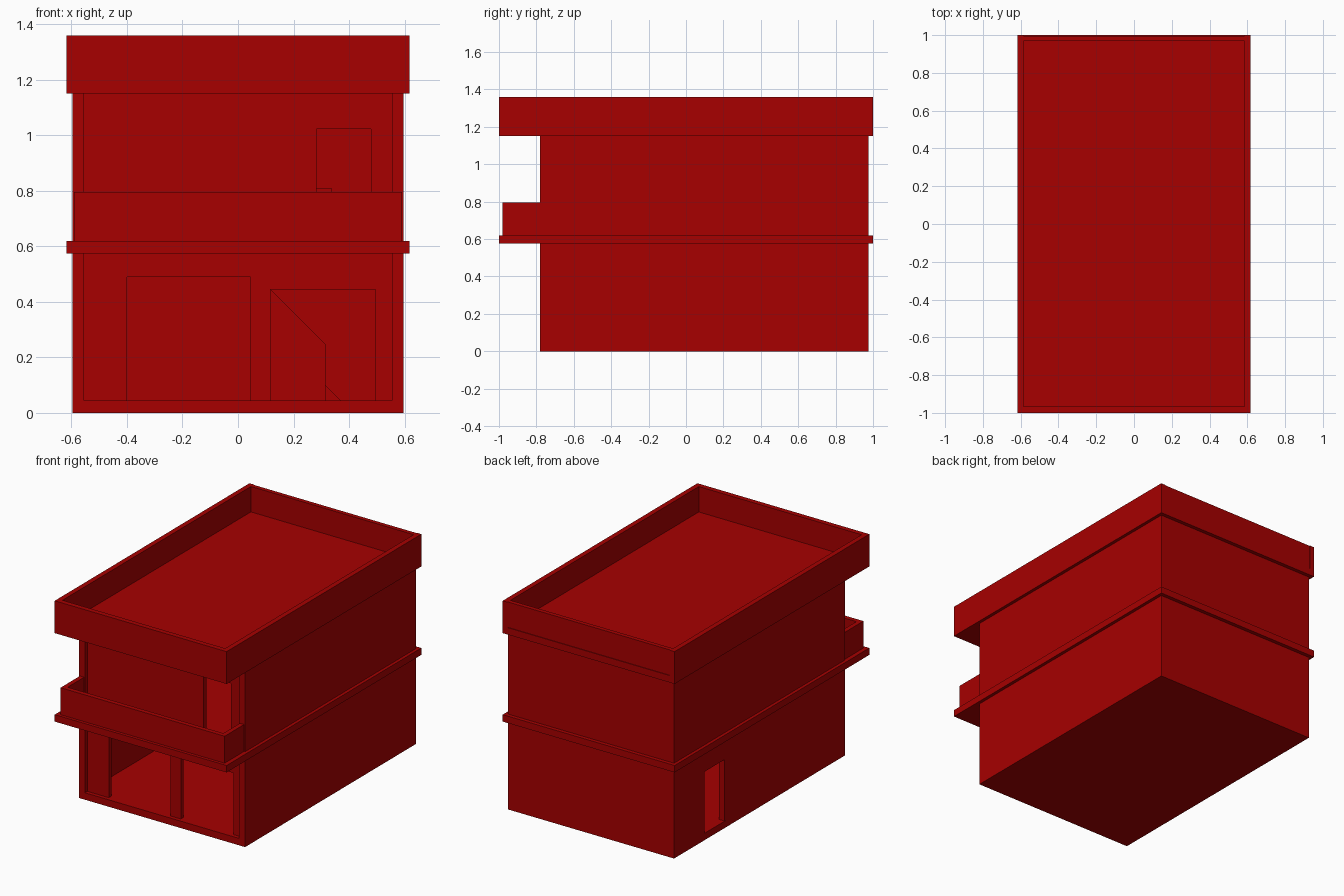
import bpy, bmesh
from mathutils import Vector

cube = bpy.data.objects.get("Cube")
if cube:
    bpy.data.objects.remove(cube, do_unlink=True)

red = bpy.data.materials.new("deep_red")
red.use_nodes = True
COLOUR = (0.385, 0, 0, 1)
red.diffuse_color = COLOUR
red.node_tree.nodes["Principled BSDF"].inputs["Base Color"].default_value = COLOUR


def prism(name, outline, axis, start, end):
    """Extrude a flat outline along an axis; outline uses the other two axes."""
    place = {"x": lambda p: (start, p[0], p[1]),
             "y": lambda p: (p[0], start, p[1]),
             "z": lambda p: (p[0], p[1], start)}[axis]
    bm = bmesh.new()
    face = bm.faces.new([bm.verts.new(place(p)) for p in outline])
    move = Vector([end - start if a == axis else 0 for a in "xyz"])
    new = bmesh.ops.extrude_face_region(bm, geom=[face], use_keep_orig=True)["geom"]
    bmesh.ops.translate(bm, vec=move, verts=[v for v in new if isinstance(v, bmesh.types.BMVert)])
    bmesh.ops.recalc_face_normals(bm, faces=bm.faces[:])
    mesh = bpy.data.meshes.new(name)
    bm.to_mesh(mesh)
    bm.free()
    mesh.materials.append(red)
    obj = bpy.data.objects.new(name, mesh)
    bpy.context.collection.objects.link(obj)


def rect(a0, a1, b0, b1):
    return [(a0, b0), (a1, b0), (a1, b1), (a0, b1)]


def u_outline(x, front, back, side_t, front_t):
    """Plan of a parapet open at the back."""
    return [(-x, back), (-x, front), (x, front), (x, back), (x - side_t, back),
            (x - side_t, front + front_t), (side_t - x, front + front_t), (side_t - x, back)]


def wall_outline(a0, a1, bottom, top, doors=()):
    """Wall elevation with door notches rising from its bottom edge."""
    pts = [(a0, bottom)]
    for d0, d1, head in doors:
        pts += [(d0, bottom), (d0, head), (d1, head), (d1, bottom)]
    return pts + [(a1, bottom), (a1, top), (a0, top)]


# Main levels
W, SLAB_W = 0.597, 0.618
FRONT, BACK = -0.78, 0.975
IN_W, IN_BACK = 0.555, 0.935
FLOOR, CEIL, DECK, EAVE, ROOF, TOP = 0.045, 0.575, 0.62, 1.15, 1.195, 1.36

# Ground slab
prism("ground_slab", rect(-W, W, FRONT, BACK), "z", 0, FLOOR)

# Walls of both storeys: base, top, front doors, side doors
storeys = {
    "lower": (FLOOR, CEIL, [(-0.4, 0.045, 0.49), (0.117, 0.495, 0.445)], [(0.455, 0.662, 0.445)]),
    "upper": (DECK, EAVE, [(0.282, 0.48, 1.023)], []),
}
for level, (low, high, front_doors, side_doors) in storeys.items():
    prism(level + "_left_wall", wall_outline(FRONT, BACK, low, high), "x", IN_W, W)
    prism(level + "_right_wall", wall_outline(FRONT, BACK, low, high, side_doors), "x", -W, -IN_W)
    prism(level + "_back_wall", wall_outline(-IN_W, IN_W, low, high), "y", IN_BACK, BACK)
    prism(level + "_front_wall", wall_outline(-IN_W, IN_W, low, high, front_doors),
          "y", FRONT + 0.025, FRONT + 0.053)

# Middle slab with a stairwell notch, closed by a strip at the back
WELL_X0, WELL_X1, WELL_Y = -0.2, 0.315, 0.7
prism("middle_slab", [(-SLAB_W, -1), (SLAB_W, -1), (SLAB_W, IN_BACK), (WELL_X1, IN_BACK),
                      (WELL_X1, WELL_Y), (WELL_X0, WELL_Y), (WELL_X0, IN_BACK),
                      (-SLAB_W, IN_BACK)], "z", CEIL, DECK)
prism("middle_slab_back", rect(-SLAB_W, SLAB_W, IN_BACK, 1), "z", CEIL, DECK)

# Balcony parapet
prism("balcony_parapet", u_outline(0.59, -0.98, FRONT, 0.03, 0.03), "z", DECK, 0.795)

# Roof slab, its parapet, and the slightly recessed back panel
RIM = 0.033
prism("roof_slab", rect(-SLAB_W, SLAB_W, -1, 1), "z", EAVE, ROOF)
prism("roof_parapet", u_outline(SLAB_W, -1, 1, RIM, RIM), "z", ROOF, TOP)
prism("roof_parapet_back", rect(RIM - SLAB_W, SLAB_W - RIM, 0.968, 0.996), "z", ROOF, TOP)

# Stair ramp along the back wall, with its solid side panel
prism("stair_ramp", [(0.37, FLOOR), (-0.205, DECK), (-0.205, 0.56), (0.31, FLOOR)],
      "y", WELL_Y, IN_BACK)
prism("stair_panel", [(0.315, FLOOR), (0.315, 0.247), (-0.013, CEIL), (-IN_W, CEIL),
                      (-IN_W, FLOOR)], "y", 0.68, WELL_Y)

# Stairwell guard on the upper floor
prism("stairwell_guard", [(WELL_X0, 0.68), (0.337, 0.68), (0.337, IN_BACK), (WELL_X1, IN_BACK),
                          (WELL_X1, WELL_Y), (WELL_X0, WELL_Y)], "z", DECK, 0.81)
